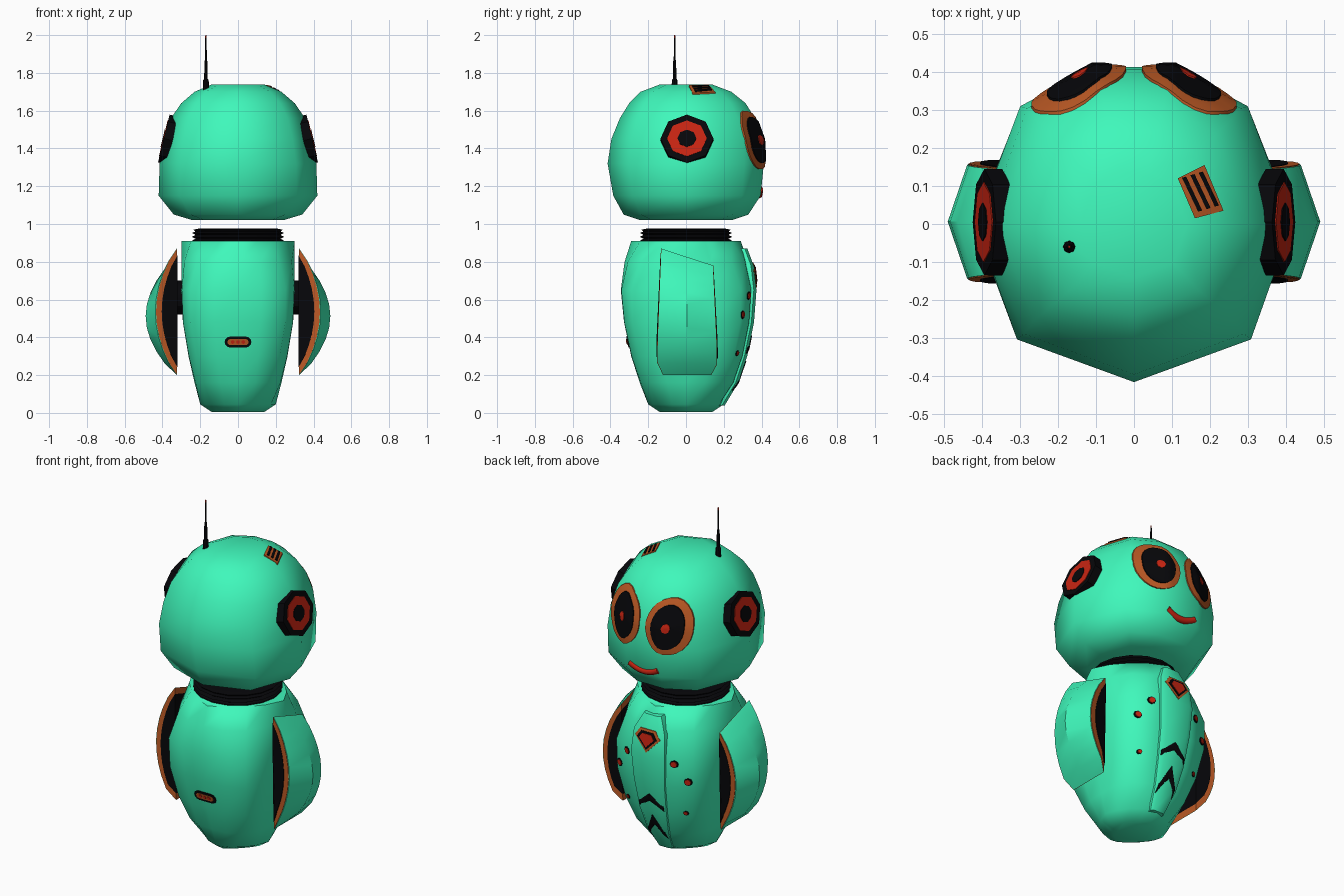
import bpy, bmesh, math
from mathutils import Vector
from mathutils.bvhtree import BVHTree

if "Cube" in bpy.data.objects:
    bpy.data.objects.remove(bpy.data.objects["Cube"])


def material(name, rgb):
    m = bpy.data.materials.new(name)
    m.diffuse_color = (*rgb, 1)
    m.use_nodes = True
    m.node_tree.nodes["Principled BSDF"].inputs["Base Color"].default_value = m.diffuse_color
    return m


GREEN = material("mint", (0.05, 0.94, 0.5))
ORANGE = material("orange", (0.5, 0.1, 0.018))
RED = material("red", (0.58, 0.018, 0.006))
BLACK = material("black", (0.002, 0.002, 0.003))


def make(name, verts, faces, mat, angle=None):
    bm = bmesh.new()
    vs = [bm.verts.new(v) for v in verts]
    for f in faces:
        bm.faces.new([vs[i] for i in f])
    bmesh.ops.recalc_face_normals(bm, faces=bm.faces)
    me = bpy.data.meshes.new(name)
    bm.to_mesh(me)
    bm.free()
    me.materials.append(mat)
    ob = bpy.data.objects.new(name, me)
    bpy.context.collection.objects.link(ob)
    if angle:
        bpy.ops.object.select_all(action='DESELECT')
        ob.select_set(True)
        bpy.context.view_layer.objects.active = ob
        bpy.ops.object.shade_smooth_by_angle(angle=math.radians(angle))
    return ob


def skin(name, rings, mat, angle=None):
    """Closed skin through rings with equal point counts."""
    n = len(rings[0])
    verts = [p for r in rings for p in r]
    faces = [(k * n + i, k * n + (i + 1) % n, (k + 1) * n + (i + 1) % n, (k + 1) * n + i)
             for k in range(len(rings) - 1) for i in range(n)]
    faces += [tuple(range(n)), tuple(range((len(rings) - 1) * n, len(rings) * n))]
    return make(name, verts, faces, mat, angle)


def lathe(name, profile, n, mat, x=0, y=0):
    rings = [[(x + r * math.cos(2 * math.pi * i / n), y + r * math.sin(2 * math.pi * i / n), z)
              for i in range(n)] for r, z in profile]
    return skin(name, rings, mat, 30)


def tree(ob):
    return BVHTree.FromPolygons([v.co.copy() for v in ob.data.vertices],
                                [tuple(p.vertices) for p in ob.data.polygons])


AXES = {0: (1, 2), 1: (0, 2), 2: (0, 1)}


def project(bvh, q, d):
    """Drop q onto a surface against direction d; nearest point if it misses."""
    h = bvh.ray_cast(q, -d)[0]
    return h if h is not None else bvh.find_nearest(q)[0]


def patch(name, outline, axis, sign, off, mat, bvh):
    """Thin plate that follows a surface, projected along one axis."""
    d = Vector((0, 0, 0))
    d[axis] = sign
    u, v = AXES[axis]
    cu = sum(p[0] for p in outline) / len(outline)
    cv = sum(p[1] for p in outline) / len(outline)

    def hit(t, p, o):
        q = d * 3
        q[u], q[v] = cu + (p[0] - cu) * t, cv + (p[1] - cv) * t
        return project(bvh, q, d) + d * o
    rings = [[hit(t, p, o) for p in outline]
             for t, o in ((1, -0.02), (1, off), (0.85, off), (0.7, off), (0.5, off), (0.3, off), (0.1, off))]
    return skin(name, rings, mat, 30)


def oval(cx, cy, rx, ry, n, turn=0.0):
    return [(cx + rx * math.cos(2 * math.pi * (i + turn) / n),
             cy + ry * math.sin(2 * math.pi * (i + turn) / n)) for i in range(n)]


# Head: faceted shell (z, half width, back depth, front depth)
SECTION = [(0, -1), (.74, -.73), (1, 0), (.72, .75), (.26, 1),
           (-.26, 1), (-.72, .75), (-1, 0), (-.74, -.73)]
HEAD = [(1.02, .24, .24, .24), (1.05, .34, .33, .33), (1.15, .42, .385, .395),
        (1.32, .415, .415, .412), (1.45, .39, .395, .405), (1.56, .355, .35, .365),
        (1.64, .30, .30, .315), (1.70, .23, .24, .24), (1.738, .14, .14, .14)]
head = skin("head", [[(x * w, y * (b if y < 0 else f), z) for x, y in SECTION]
                     for z, w, b, f in HEAD], GREEN, 60)

# Body: diamond at both ends, squarer in the middle (last value is the squareness)
BODY = [(.005, .14, .14, .14, 1.2), (.045, .20, .20, .20, 1.6), (.16, .23, .245, .255, 3),
        (.30, .262, .29, .30, 4), (.48, .292, .328, .335, 4.5), (.65, .30, .345, .347, 4),
        (.80, .30, .325, .328, 2.3), (.91, .30, .29, .29, 1.4)]


def rounded_ring(z, w, b, f, p, n=16):
    ring = []
    for i in range(n):
        a = 2 * math.pi * i / n
        c, s = math.cos(a), math.sin(a)
        k = (abs(c) ** p + abs(s) ** p) ** (-1 / p)
        ring.append((c * k * w, s * k * (b if s < 0 else f), z))
    return ring


body = skin("body", [rounded_ring(*lv) for lv in BODY], GREEN, 60)
head_bvh, body_bvh = tree(head), tree(body)

# Ribbed neck
lathe("neck", [(.24, .90), (.24, .915), (.225, .922), (.245, .932), (.225, .942),
               (.243, .953), (.225, .96), (.235, .97), (.21, .975)], 16, BLACK)

# Raised chest panel, tapering towards the base
panel_rings = []
for z, w, y in [(.04, .045, .205), (.16, .07, .277), (.30, .088, .324), (.48, .10, .360),
                (.65, .11, .373), (.78, .10, .358), (.87, .055, .325)]:
    panel_rings.append([(-w, y - .06, z), (w, y - .06, z), (w, y - .014, z),
                        (w * .7, y, z), (-w * .7, y, z), (-w, y - .014, z)])
panel = skin("chest_panel", panel_rings, GREEN, 35)
panel_bvh = tree(panel)

# Chest emblem
badge = [(-.082, .75), (-.05, .795), (.05, .795), (.082, .75), (0, .665)]
for nm, k, o, m in (("frame", 1, .005, ORANGE), ("inset", .78, .008, BLACK), ("gem", .58, .011, RED)):
    patch("emblem_" + nm, [(x * k, .74 + (z - .74) * k) for x, z in badge], 1, 1, o, m, panel_bvh)

# Chevrons and side studs
for s in (-1, 1):
    for nm, zt, w, drop, th in (("upper", .41, .08, .065, .045), ("lower", .275, .056, .11, .065)):
        patch("chevron_" + nm, [(0, zt), (s * w, zt - drop), (s * w, zt - drop - th * .7), (0, zt - th)],
              1, 1, .004, BLACK, panel_bvh)
    for x, z, r in ((.155, .62, .022), (.225, .52, .022), (.19, .315, .014)):
        patch("stud_rim", oval(s * x, z, r, r, 8), 1, 1, .005, BLACK, body_bvh)
        patch("stud", oval(s * x, z, r * .75, r * .75, 8), 1, 1, .009, RED, body_bvh)


# Back port
def pill(hw, r):
    pts = []
    for s in (1, -1):
        pts += [(s * (hw + r * math.sin(math.pi * i / 6)), .375 + s * r * math.cos(math.pi * i / 6))
                for i in range(7)]
        pts.append((0, .375 - s * r))
    return pts


patch("port_frame", pill(.042, .029), 1, -1, .005, BLACK, body_bvh)
patch("port_inset", pill(.040, .016), 1, -1, .008, ORANGE, body_bvh)
for x in (-.028, 0, .028):
    patch("port_light", oval(x, .375, .01, .01, 8), 1, -1, .011, RED, body_bvh)

for s in (-1, 1):
    # Eyes
    patch("eye_rim", oval(s * .145, 1.445, .125, .155, 24, .5), 1, 1, .008, ORANGE, head_bvh)
    patch("eye_lens", oval(s * .143, 1.445, .086, .122, 24, .5), 1, 1, .014, BLACK, head_bvh)
    patch("pupil", oval(s * .143, 1.445, .022, .027, 8), 1, 1, .018, RED, head_bvh)
    # Ears: flat tilted discs
    tilt = math.atan2(.058, .24)
    for nm, r, o, m in (("rim", .140, .003, BLACK), ("ring", .105, .006, RED), ("hub", .05, .009, BLACK)):
        skin("ear_" + nm, [[(s * (.39 + h * math.cos(tilt) - v * math.sin(tilt)), .005 + u,
                             1.452 + h * math.sin(tilt) + v * math.cos(tilt))
                            for u, v in oval(0, 0, r, r * .93, 8)] for h in (-.045, o)], m)

    # Arms: green shell, orange edge and black core, each a bulged slab
    for nm, x0, edge, mid, wide, m in (("shell", .324, .114, .165, 1, GREEN),
                                       ("edge", .322, .112, .112, 1.02, ORANGE),
                                       ("core", .320, .084, .084, 1.04, BLACK)):
        n = 10
        verts, faces = [], []
        for v in (-1, 0, 1):
            for i in range(n + 1):
                t = i / n
                width = .125 + .031 * min(1, t / .1) - .02 * max(0, (t - .25) / .75)
                top = (.825 if m != BLACK else .79) - .045 * v
                low = .2 if m != BLACK else .24
                bulge = mid if v == 0 else edge
                verts.append((s * (x0 + bulge * max(0, math.sin(math.pi * t)) ** .8),
                              .006 + v * width * wide, low + t * (top - low)))
        k = n + 1
        faces += [(j * k + i, j * k + i + 1, (j + 1) * k + i + 1, (j + 1) * k + i)
                  for j in (0, 1) for i in range(n)]
        faces += [tuple(range(k)), tuple(range(2 * k, 3 * k)), (0, k, 2 * k, 3 * k - 1, 2 * k - 1, k - 1)]
        make("arm_" + nm, verts, faces, m, 30)
    # Shoulder joint
    skin("shoulder_joint", [[(s * x, y, z) for y, z in oval(0, .61, .09, .09, 12)] for x in (.29, .33)],
         BLACK, 30)

# Smiling mouth
cu = bpy.data.curves.new("mouth", 'CURVE')
cu.dimensions = '3D'
cu.bevel_depth = .02
cu.bevel_resolution = 2
cu.use_fill_caps = True
sp = cu.splines.new('POLY')
sp.points.add(8)
for i, p in enumerate(sp.points):
    x = -.095 + .19 * i / 8
    z = 1.155 + .03 * (x / .095) ** 2
    y = project(head_bvh, Vector((x, 3, z)), Vector((0, 1, 0))).y
    p.co = (x, y - .01, z, 1)
cu.materials.append(RED)
bpy.context.collection.objects.link(bpy.data.objects.new("mouth", cu))

# Crown vent with slats
patch("vent_frame", [(.115, .12), (.185, .155), (.235, .035), (.16, .015)], 2, 1, .008, ORANGE, head_bvh)
for u in (-.022, 0, .022):
    patch("vent_slat", [(.175 + u + dx * .9, .085 + u * .3 + dy)
                        for dx, dy in ((-.030, .043), (-.018, .046), (.029, -.043), (.017, -.046))],
          2, 1, .012, BLACK, head_bvh)

# Antenna
lathe("antenna", [(.017, 1.69), (.015, 1.76), (.009, 1.77), (.008, 1.86), (.005, 1.87), (.004, 1.985)],
      8, BLACK, -.17, -.06)
lathe("antenna_tip", [(.004, 1.985), (.003, 2.0)], 8, RED, -.17, -.06)
